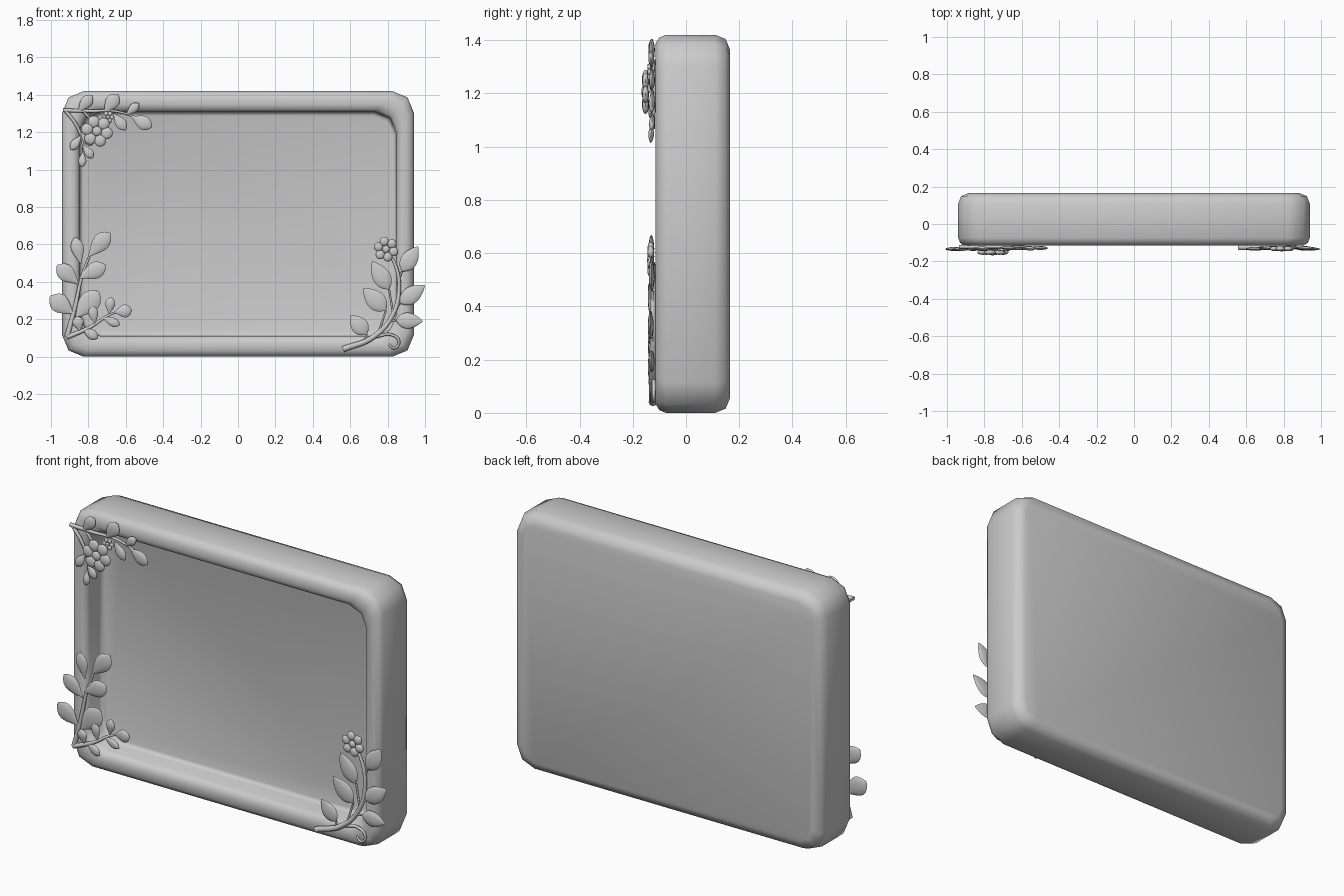
import bpy, bmesh, math
from mathutils import Vector, Matrix

if "Cube" in bpy.data.objects:
    bpy.data.objects.remove(bpy.data.objects["Cube"])

S = 187.0  # drawing units per model unit; sprays are laid out in a flat drawing


def pt(p, y=0.0):
    return Vector(((p[0] - 238) / S, y, (357.5 - p[1]) / S))


def finish(bm, name, angle=40):
    bmesh.ops.recalc_face_normals(bm, faces=bm.faces)
    me = bpy.data.meshes.new(name)
    bm.to_mesh(me)
    bm.free()
    ob = bpy.data.objects.new(name, me)
    bpy.context.collection.objects.link(ob)
    bpy.ops.object.select_all(action='DESELECT')
    ob.select_set(True)
    bpy.context.view_layer.objects.active = ob
    bpy.ops.object.shade_smooth_by_angle(angle=math.radians(angle))
    return ob


def skin(bm, rings, cap=True):
    for a, b in zip(rings, rings[1:]):
        n = len(a)
        for i in range(n):
            bm.faces.new((a[i], a[(i + 1) % n], b[(i + 1) % n], b[i]))
    if cap:
        bm.faces.new(rings[0])
        bm.faces.new(rings[-1])


# Frame: rounded-rectangle rings lofted from the back, over the rim, into the recess
def rounded_ring(bm, inset, y, r, z_in=None):
    hw, hh = 0.94 - inset, 0.71 - (inset if z_in is None else z_in)
    out = []
    for k, (sx, sz) in enumerate(((1, 1), (-1, 1), (-1, -1), (1, -1))):
        for j in range(3):
            a = math.radians(90 * k + 45 * j)
            out.append(bm.verts.new((sx * (hw - r) + r * math.cos(a), y,
                                     0.71 + sz * (hh - r) + r * math.sin(a))))
    return out


bm = bmesh.new()
profile = [(0.055, 0.165, 0.085), (0.016, 0.149, 0.105), (0, 0.11, 0.115),
           (0, -0.075, 0.115), (0.01, -0.1, 0.113), (0.034, -0.115, 0.105),
           (0.062, -0.115, 0.105), (0.083, -0.104, 0.11), (0.093, -0.08, 0.115),
           (0.095, 0.0, 0.115), (0.1, 0.015, 0.112), (0.112, 0.02, 0.105)]
rings = [rounded_ring(bm, i, y, r, i * 1.18 if i > 0.06 and y < 0.1 else None)
         for i, y, r in profile]
skin(bm, rings)
finish(bm, "picture_frame", 50)


# Leaf: lens-shaped loft from base to tip
def leaf(bm, base, tip, width, y, pointed):
    a, b = pt(base, y), pt(tip, y - 0.003)
    d = b - a
    side = d.cross(Vector((0, 1, 0))).normalized()
    rings, n = [], 10
    for k in range(n + 1):
        t = 0.01 + 0.98 * k / n
        if pointed:
            w = math.sin(math.pi * t ** 0.8) ** 0.85
        else:
            w = math.sin(math.pi * t ** 1.45) ** 0.75
        w = max(w, 0.04)
        ring = []
        for j in range(10):
            ang = math.tau * j / 10
            ring.append(bm.verts.new(a + d * t + side * (w * width / S / 2 * math.cos(ang))
                                     + Vector((0, 0.011 * w * math.sin(ang), 0))))
        rings.append(ring)
    skin(bm, rings)


def leaves(name, items, y, pointed=False):
    bm = bmesh.new()
    for i, (x0, z0, x1, z1, w) in enumerate(items):
        leaf(bm, (x0, z0), (x1, z1), w, y - 0.003 * (i % 2), pointed)
    finish(bm, name, 60)


# Stem: tapering tube through a few points
def stem(name, pts, y, r0, r1):
    cu = bpy.data.curves.new(name, 'CURVE')
    cu.dimensions = '3D'
    cu.bevel_depth = 1.0
    cu.bevel_resolution = 2
    cu.resolution_u = 6
    cu.use_fill_caps = True
    sp = cu.splines.new('BEZIER')
    sp.bezier_points.add(len(pts) - 1)
    for i, (bp, p) in enumerate(zip(sp.bezier_points, pts)):
        bp.co = pt(p, y)
        bp.handle_left_type = bp.handle_right_type = 'AUTO'
        bp.radius = r0 + (r1 - r0) * i / (len(pts) - 1)
    ob = bpy.data.objects.new(name, cu)
    bpy.context.collection.objects.link(ob)


# Flower: ring of plump petals around a button centre
def flower(name, c, y, ring, r, count, turn=0.0):
    bm = bmesh.new()
    blobs = [(0, 0, 0.8, y - 0.003)]
    for k in range(count):
        a = turn + math.tau * k / count
        blobs.append((ring * math.cos(a), ring * math.sin(a), 1.0, y))
    for dx, dz, s, yy in blobs:
        rr = r * s / S
        m = (Matrix.Translation(pt((c[0] + dx, c[1] + dz), yy))
             @ Matrix.Diagonal((rr, min(0.013, rr * 0.6), rr, 1)))
        bmesh.ops.create_uvsphere(bm, u_segments=12, v_segments=8, radius=1, matrix=m)
    finish(bm, name, 60)


# Lower left spray: two stems with rounded leaves
stem("lower_left_tall_stem", [(67, 338), (75, 308), (82, 277), (91, 253)], -0.121, 0.014, 0.006)
stem("lower_left_short_stem", [(67, 338), (90, 328), (107, 317), (118, 312)], -0.124, 0.013, 0.005)
leaves("lower_left_leaves", [
    (88, 258, 110, 233, 17), (81, 265, 75, 238, 13), (79, 279, 106, 266, 17),
    (79, 285, 57, 266, 17), (75, 319, 99, 292, 21), (74, 315, 50, 297, 19),
    (114, 313, 132, 311, 13), (109, 315, 111, 298, 10), (102, 318, 120, 326, 9),
    (80, 332, 77, 317, 11), (82, 329, 98, 339, 10), (95, 325, 92, 306, 10)], -0.128)

# Lower right spray: pointed leaves, curled tendril and a flower
stem("lower_right_stem", [(343, 350), (373, 338), (393, 315), (399, 288), (395, 265), (387, 252)],
     -0.124, 0.016, 0.007)
stem("lower_right_tendril", [(352, 347), (378, 337), (393, 336), (399, 343), (394, 349), (389, 345)],
     -0.121, 0.009, 0.006)
right_leaves = [
    (402, 272, 418, 247, 17), (389, 290, 372, 262, 18), (386, 311, 363, 289, 19),
    (400, 304, 425, 286, 17), (396, 321, 423, 322, 16), (367, 335, 350, 316, 17)]
leaves("lower_right_leaves", right_leaves, -0.128, True)
joints = [(398, 282), (393, 314), (379, 332), (396, 309), (391, 322), (364, 343)]
for (x, z, *_), j in zip(right_leaves, joints):
    stem("lower_right_leaf_stalk", [j, (x, z)], -0.125, 0.006, 0.005)
flower("lower_right_flower", (386, 250), -0.132, 8, 4.6, 6, 0.3)

# Upper left spray: round leaves, a large and a small flower
stem("upper_left_long_stem", [(63, 111), (88, 112), (115, 112), (136, 118)], -0.122, 0.011, 0.005)
stem("upper_left_hanging_stem", [(66, 112), (77, 127), (83, 145), (83, 158)], -0.122, 0.010, 0.005)
leaves("upper_left_leaves", [
    (131, 117, 152, 128, 14), (126, 116, 139, 104, 9), (104, 114, 118, 95, 14),
    (78, 113, 92, 96, 12), (113, 114, 126, 131, 11), (81, 136, 71, 151, 9),
    (83, 146, 93, 159, 9), (83, 152, 82, 168, 8), (80, 128, 92, 147, 10)], -0.126)
flower("upper_left_large_flower", (97, 132), -0.152, 10, 6, 6, 0.2)
flower("upper_left_small_flower", (108, 118), -0.138, 4, 2.3, 6)
stem("upper_left_flower_stalk", [(84, 113), (92, 122), (97, 132)], -0.138, 0.007, 0.005)
